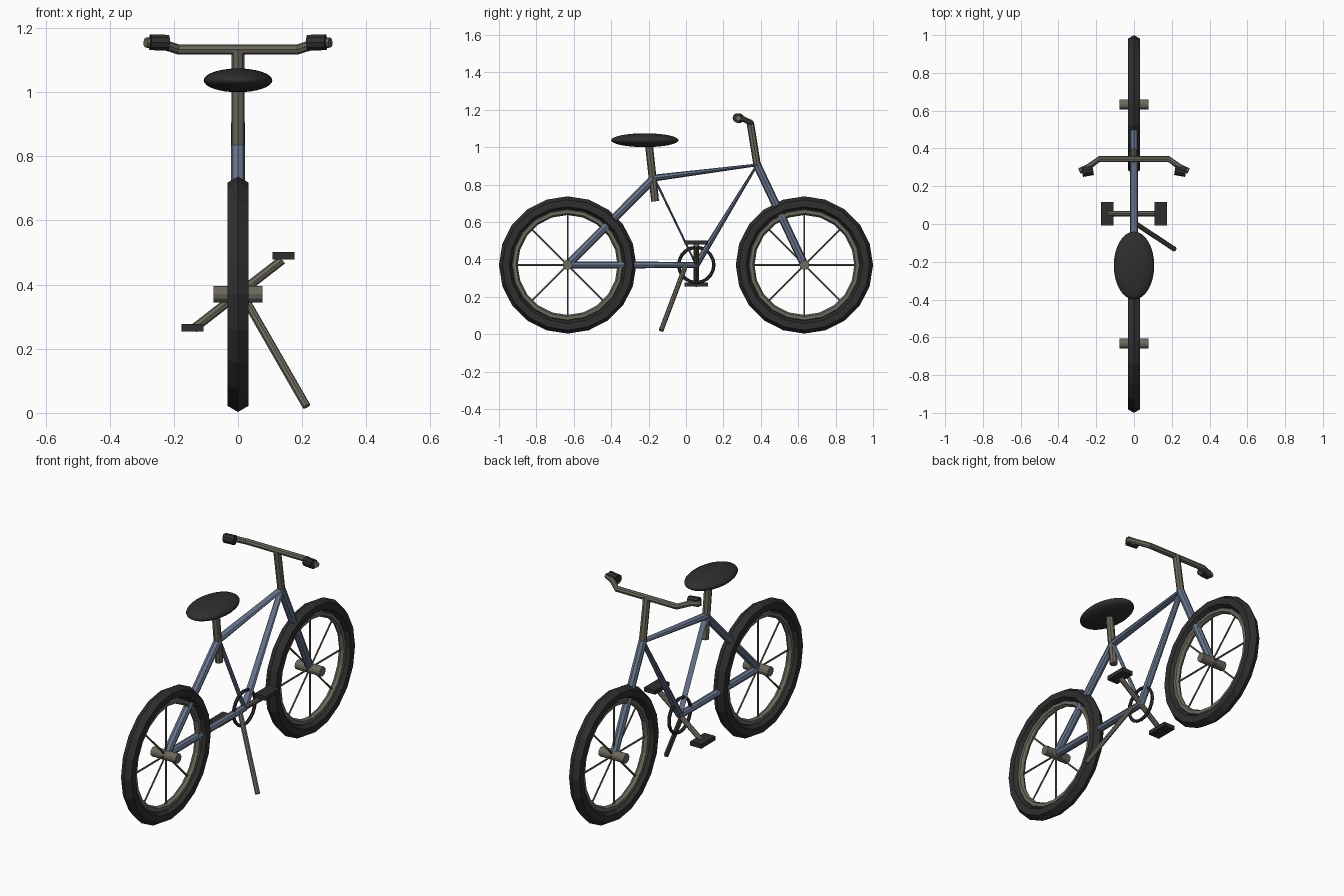
import bpy, bmesh, math
from mathutils import Vector, Matrix

cube = bpy.data.objects.get("Cube")
if cube:
    bpy.data.objects.remove(cube, do_unlink=True)


def material(name, rgb):
    m = bpy.data.materials.new(name)
    m.use_nodes = True
    m.diffuse_color = (*rgb, 1)
    bsdf = m.node_tree.nodes["Principled BSDF"]
    bsdf.inputs["Base Color"].default_value = (*rgb, 1)
    bsdf.inputs["Roughness"].default_value = 0.7
    return m


RUBBER = material("black rubber", (0.028, 0.028, 0.028))
METAL = material("warm grey metal", (0.15, 0.14, 0.11))
PAINT = material("slate blue paint", (0.14, 0.18, 0.27))


def finish(name, bm, mat, smooth=False):
    bmesh.ops.recalc_face_normals(bm, faces=bm.faces)
    me = bpy.data.meshes.new(name)
    bm.to_mesh(me)
    bm.free()
    me.materials.append(mat)
    ob = bpy.data.objects.new(name, me)
    bpy.context.collection.objects.link(ob)
    if smooth:
        me.shade_smooth()
    return ob


def loft(bm, rings, closed=False):
    """Skin a list of vertex rings, capping the ends unless closed."""
    pairs = list(zip(rings, rings[1:]))
    if closed:
        pairs.append((rings[-1], rings[0]))
    else:
        bm.faces.new(rings[0])
        bm.faces.new(rings[-1])
    for a, b in pairs:
        n = len(a)
        for i in range(n):
            j = (i + 1) % n
            bm.faces.new((a[i], a[j], b[j], b[i]))


def tube(name, points, radii, mat, sides=8):
    """Tube along points; a radius may be a (side, depth) pair."""
    pts = [Vector(p) for p in points]
    if not isinstance(radii, list):
        radii = [radii] * len(pts)
    bm = bmesh.new()
    rings = []
    for k, p in enumerate(pts):
        d = (pts[min(k + 1, len(pts) - 1)] - pts[max(k - 1, 0)]).normalized()
        ref = Vector((0, 1, 0)) if abs(d.x) > 0.75 else Vector((1, 0, 0))
        u = (ref - d * ref.dot(d)).normalized()
        v = d.cross(u)
        ru, rv = radii[k] if isinstance(radii[k], tuple) else (radii[k],) * 2
        angles = [math.tau * i / sides for i in range(sides)]
        rings.append([bm.verts.new(p + u * ru * math.cos(a) + v * rv * math.sin(a))
                      for a in angles])
    loft(bm, rings)
    return finish(name, bm, mat)


def hoop(name, centre, major, minor, mat, segments=20, sides=6):
    """Ring lying in the bicycle's centre plane."""
    bm = bmesh.new()
    rings = []
    for i in range(segments):
        a = math.tau * i / segments
        out = Vector((0, math.cos(a), math.sin(a)))
        ring = []
        for j in range(sides):
            b = math.tau * j / sides
            offset = out * (major + minor * math.cos(b))
            ring.append(bm.verts.new(Vector(centre) + offset
                                     + Vector((minor * math.sin(b), 0, 0))))
        rings.append(ring)
    loft(bm, rings, closed=True)
    return finish(name, bm, mat)


def box(name, centre, size, mat):
    bm = bmesh.new()
    bmesh.ops.create_cube(bm, size=1, matrix=Matrix.Translation(centre)
                          @ Matrix.Diagonal((*size, 1)))
    return finish(name, bm, mat)


AXLE = 0.37
front_axle = Vector((0, 0.633, AXLE))
rear_axle = Vector((0, -0.633, AXLE))
bracket = Vector((0, 0.055, AXLE))
head = Vector((0, 0.38, 0.905))
seat_joint = Vector((0, -0.17, 0.835))

# Wheels: tyre, rim, hub and crossed spokes
for side, c in (("front", front_axle), ("rear", rear_axle)):
    hoop(side + "_tyre", c, 0.33, 0.037, RUBBER)
    hoop(side + "_rim", c, 0.285, 0.018, METAL)
    half = Vector((0.077, 0, 0))
    tube(side + "_hub", [c - half, c + half], 0.026, METAL, 12)
    for i in range(4):
        a = math.pi * i / 4
        arm = Vector((0, math.cos(a), math.sin(a))) * 0.28
        tube(f"{side}_spoke_{i + 1}", [c - arm, c + arm], 0.005, METAL, 6)

# Frame: single tubes that flatten toward the shared joints
R = 0.022
tube("fork", [front_axle, head], R, PAINT)
tube("seat_stay", [rear_axle, seat_joint], R, PAINT)
tube("chain_stay", [rear_axle, bracket], [(R, 0.02), (R, 0.016)], PAINT)
tube("top_tube", [seat_joint, head], [(R, 0.018), (R, 0.007)], PAINT)
tube("down_tube", [bracket, head], [(R, 0.018), (0.018, 0.006)], PAINT)
tube("seat_tube", [seat_joint, bracket], [(0.016, 0.006), (0.016, 0.005)], PAINT)

# Saddle and its post
tube("seat_post", [(0, -0.165, 0.71), (0, -0.2, 1.03)], 0.021, METAL)
bm = bmesh.new()
bmesh.ops.create_uvsphere(bm, u_segments=32, v_segments=16, radius=1,
                          matrix=Matrix.Translation((0, -0.22, 1.037))
                          @ Matrix.Diagonal((0.107, 0.18, 0.037, 1)))
finish("saddle", bm, RUBBER, smooth=True)

# Stem, swept handlebar and grips
tube("stem", [head, (0, 0.343, 1.135)], 0.02, METAL)
half_bar = [(0.185, 0.343, 1.133), (0.24, 0.303, 1.151), (0.288, 0.28, 1.155)]
bar = [(-x, y, z) for x, y, z in reversed(half_bar)] + half_bar
tube("handlebar", bar, 0.016, METAL)
for side, s in (("left", 1), ("right", -1)):
    tube(side + "_grip", [(s * 0.217, 0.285, 1.154), (s * 0.274, 0.275, 1.156)],
         0.026, RUBBER, 10)

# Drive: chainring, slanted crank and pedals
hoop("chainring", bracket, 0.094, 0.009, RUBBER, 20, 6)
reach = Vector((0.138, 0, 0.107))
tube("crank", [bracket - reach, bracket + reach], 0.014, METAL)
for side, s in (("left", 1), ("right", -1)):
    box(side + "_pedal", bracket + Vector((s * 0.142, 0, s * 0.112 + 0.008)),
        (0.068, 0.125, 0.023), RUBBER)

# Kickstand leaning out to the left
tube("kickstand", [(0.012, 0.0, 0.372), (0.214, -0.133, 0.02)], 0.013, METAL)
